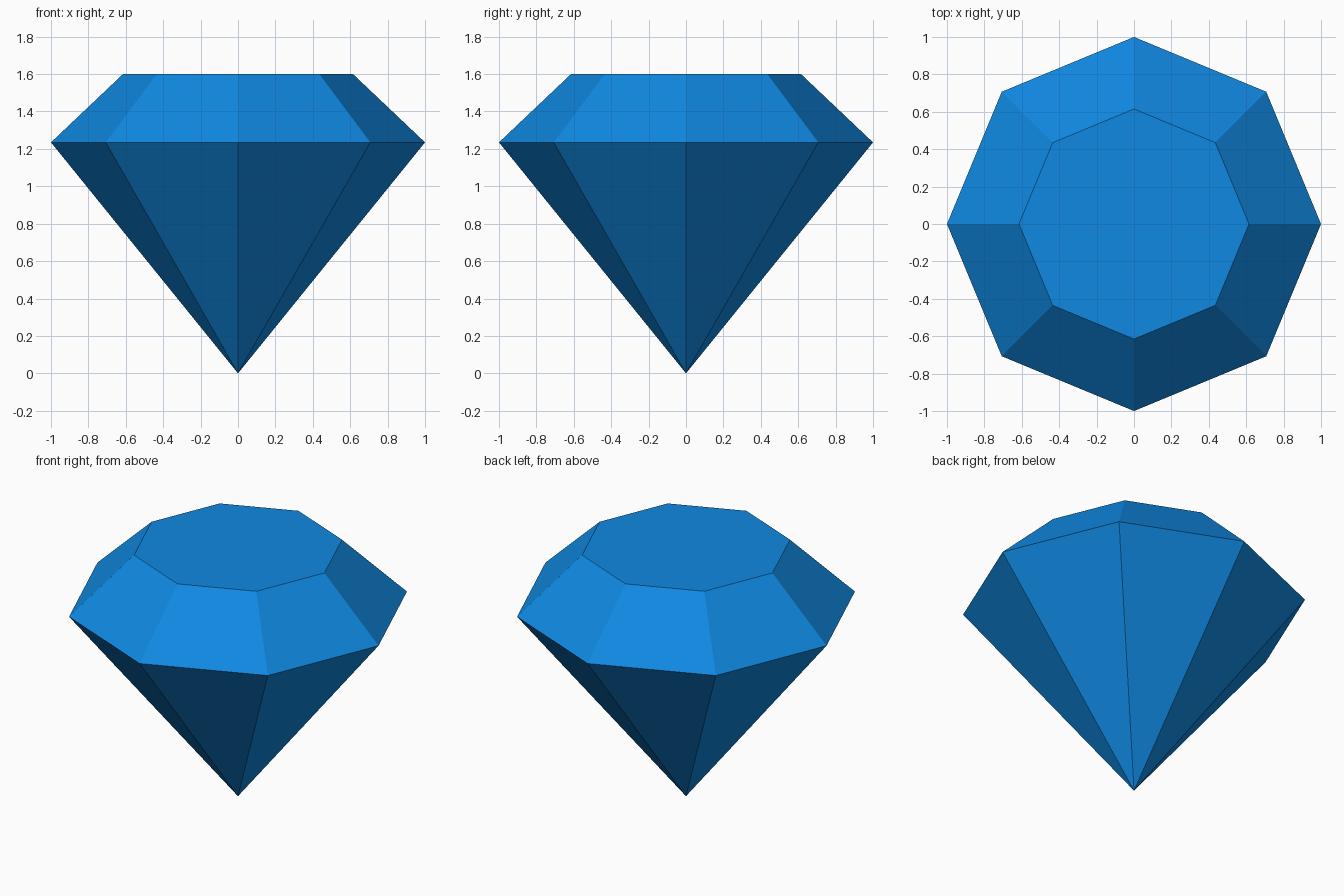
import bpy
import bmesh
from math import cos, sin, tau

cube = bpy.data.objects.get("Cube")
if cube:
    bpy.data.objects.remove(cube, do_unlink=True)

SIDES = 8
GIRDLE_RADIUS, GIRDLE_Z = 1.0, 1.235
TABLE_RADIUS, TABLE_Z = 0.615, 1.6

# Single blue gem colour
blue = bpy.data.materials.new("gem_blue")
blue.use_nodes = True
colour = (0.005, 0.25, 0.76, 1.0)
blue.diffuse_color = colour
blue.node_tree.nodes["Principled BSDF"].inputs["Base Color"].default_value = colour


def ring(bm, radius, z):
    """Octagon of vertices with corners on the x and y axes."""
    return [bm.verts.new((radius * cos(tau * i / SIDES),
                          radius * sin(tau * i / SIDES), z))
            for i in range(SIDES)]


bm = bmesh.new()
tip = bm.verts.new((0, 0, 0))
girdle = ring(bm, GIRDLE_RADIUS, GIRDLE_Z)
table = ring(bm, TABLE_RADIUS, TABLE_Z)

# Flat table on top, crown facets around it, pavilion facets down to the tip
bm.faces.new(table)
for i in range(SIDES):
    j = (i + 1) % SIDES
    bm.faces.new((girdle[i], girdle[j], table[j], table[i]))
    bm.faces.new((tip, girdle[j], girdle[i]))
bmesh.ops.recalc_face_normals(bm, faces=bm.faces)

mesh = bpy.data.meshes.new("cut_gem")
bm.to_mesh(mesh)
bm.free()
mesh.materials.append(blue)
gem = bpy.data.objects.new("cut_gem", mesh)
bpy.context.collection.objects.link(gem)
